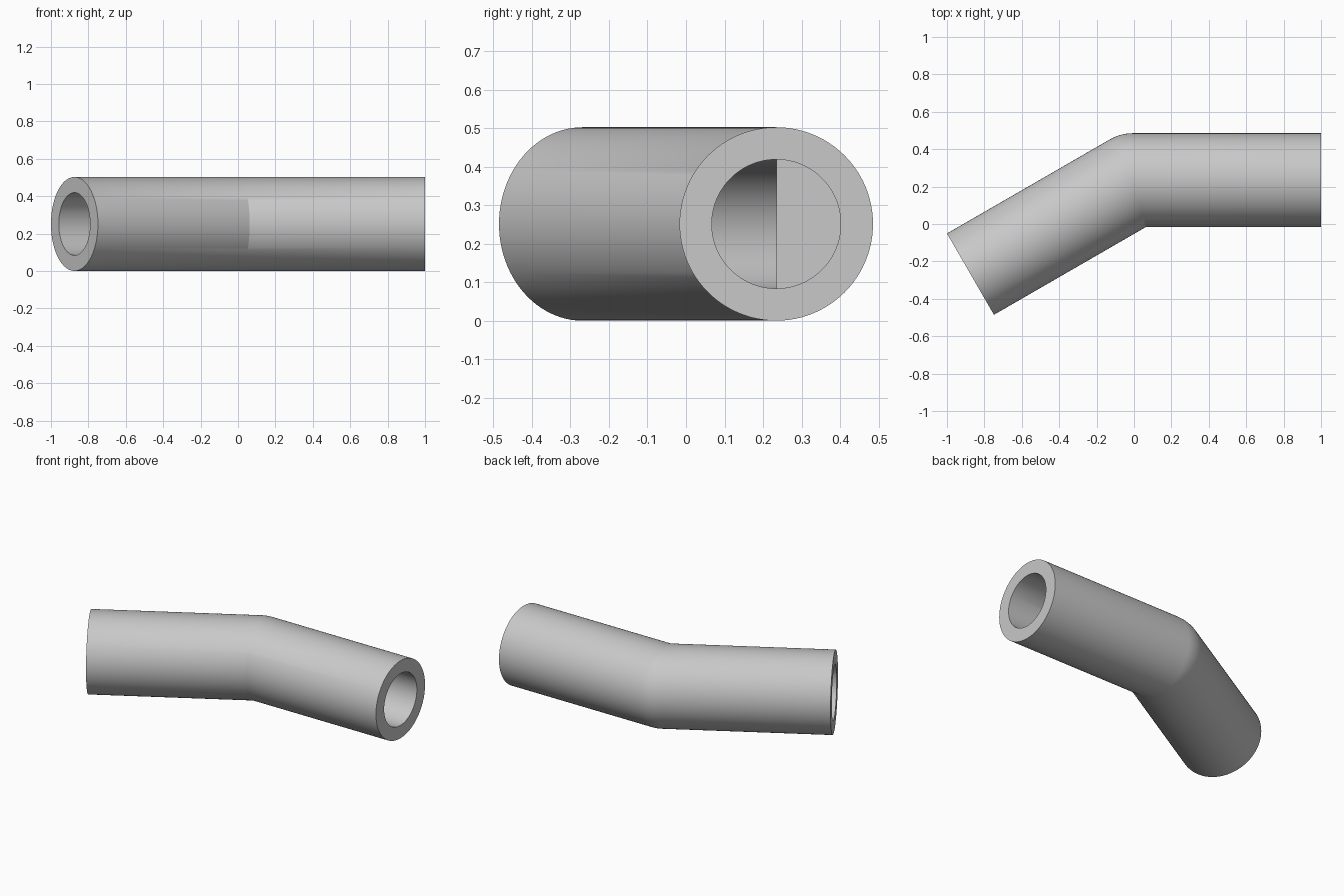
import bpy, bmesh
from math import sin, cos, pi, radians
from mathutils import Vector

cube = bpy.data.objects.get("Cube")
if cube:
    bpy.data.objects.remove(cube, do_unlink=True)

SIDES = 96
BEND = radians(30)
LENGTH = 1.0045
OUTER, BORE = 0.2511, 0.1674
JOINT = Vector((-0.0045, 0.2343, OUTER))

grey = bpy.data.materials.new("light_grey")
grey.use_nodes = True
colour = (0.58, 0.58, 0.58, 1)
grey.diffuse_color = colour
grey.node_tree.nodes["Principled BSDF"].inputs["Base Color"].default_value = colour

bm = bmesh.new()


def side_dir(angle):
    """Direction towards the outside of the bend."""
    return Vector((-sin(angle), cos(angle), 0))


def ring(radius, angle, offset=None):
    """Circle of vertices; without an offset its inner half is mitred at the joint."""
    verts = []
    for i in range(SIDES):
        u, v = cos(2 * pi * i / SIDES), sin(2 * pi * i / SIDES)
        side = side_dir(angle) * u
        if offset is None and u < 0:
            side = side_dir(BEND / 2) * u / cos(BEND / 2)
        centre = JOINT + (offset or Vector())
        verts.append(bm.verts.new(centre + radius * (side + Vector((0, 0, v)))))
    return verts


def bridge(a, b, outer_half_only=False):
    for i in range(SIDES):
        j = (i + 1) % SIDES
        if outer_half_only and cos(2 * pi * (i + 0.5) / SIDES) < 0:
            continue
        bm.faces.new((a[i], a[j], b[j], b[i]))


arms = [(0, Vector((LENGTH, 0, 0))),
        (BEND, Vector((-cos(BEND), -sin(BEND), 0)) * LENGTH)]

# Straight outer walls, bores and annular ends of both arms
joint_rings = []
quarter = SIDES // 4
for angle, reach in arms:
    outer_end, outer_joint = ring(OUTER, angle, reach), ring(OUTER, angle)
    bore_end, bore_joint = ring(BORE, angle, reach), ring(BORE, angle)
    bridge(outer_end, outer_joint)
    bridge(outer_end, bore_end)
    bridge(bore_end, bore_joint)
    # Flat half-disc wall where the bore stops on the outside of the bend
    bm.faces.new([bore_joint[i % SIDES] for i in range(-quarter, quarter + 1)])
    joint_rings.append(outer_joint)

# Spherical wedge around the outside of the bend
STEPS = 8
wedge = [joint_rings[0]]
wedge += [ring(OUTER, BEND * k / STEPS) for k in range(1, STEPS)]
wedge.append(joint_rings[1])
for a, b in zip(wedge, wedge[1:]):
    bridge(a, b, outer_half_only=True)

# Weld coincident joint vertices and drop leftovers
bmesh.ops.remove_doubles(bm, verts=bm.verts, dist=0.00005)
bmesh.ops.delete(bm, geom=[v for v in bm.verts if not v.link_faces], context='VERTS')
bmesh.ops.recalc_face_normals(bm, faces=bm.faces)

mesh = bpy.data.meshes.new("pipe_elbow")
bm.to_mesh(mesh)
bm.free()
mesh.materials.append(grey)
pipe = bpy.data.objects.new("pipe_elbow", mesh)
bpy.context.collection.objects.link(pipe)

bpy.ops.object.select_all(action='DESELECT')
pipe.select_set(True)
bpy.context.view_layer.objects.active = pipe
bpy.ops.object.shade_smooth_by_angle(angle=radians(25))
